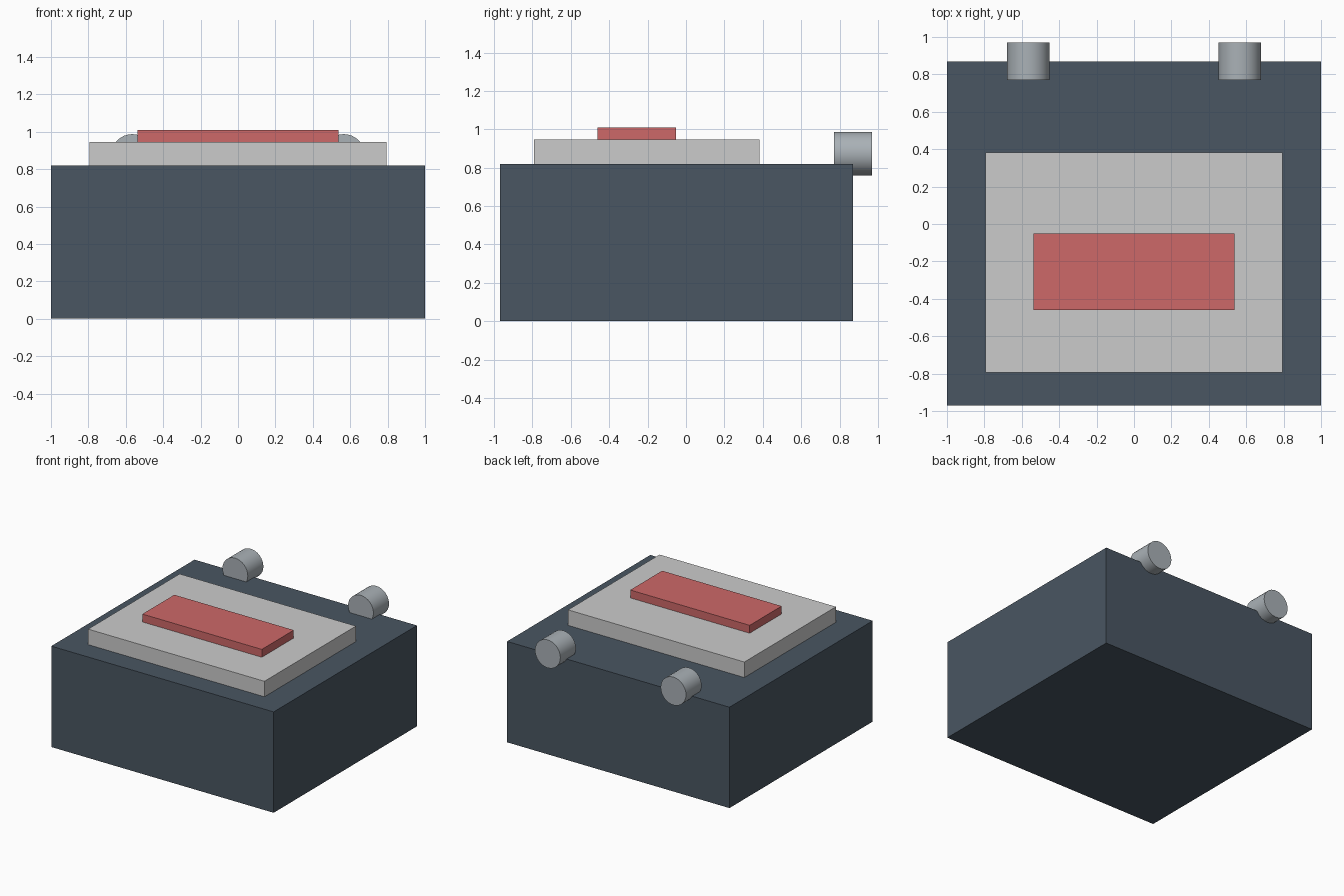
import bpy
import math

if "Cube" in bpy.data.objects:
    bpy.data.objects.remove(bpy.data.objects["Cube"])


def material(name, rgb):
    m = bpy.data.materials.new(name)
    m.diffuse_color = (*rgb, 1)
    m.use_nodes = True
    m.node_tree.nodes["Principled BSDF"].inputs["Base Color"].default_value = m.diffuse_color
    return m


def box(name, x, y, z, mat):
    """Box spanning the (min, max) ranges x, y and z."""
    lo, hi = zip(x, y, z)
    bpy.ops.mesh.primitive_cube_add(size=1, location=[(a + b) / 2 for a, b in zip(lo, hi)])
    ob = bpy.context.object
    ob.name = name
    ob.scale = [b - a for a, b in zip(lo, hi)]
    bpy.ops.object.transform_apply(location=False, rotation=False, scale=True)
    ob.data.materials.append(mat)
    return ob


dark = material("dark_slate", (0.067, 0.093, 0.122))
light = material("light_grey", (0.61, 0.64, 0.64))
red = material("red", (0.61, 0.14, 0.14))
metal = material("metal", (0.4, 0.44, 0.47))

# Main body, raised plate and red panel
box("body", (-1, 1), (-0.97, 0.87), (0, 0.82), dark)
box("raised_plate", (-0.793, 0.793), (-0.793, 0.383), (0.82, 0.946), light)
box("red_panel", (-0.537, 0.537), (-0.461, -0.051), (0.946, 1.01), red)

# Hinge barrels on the rear top edge
for side, x in (("left", -0.565), ("right", 0.565)):
    bpy.ops.mesh.primitive_cylinder_add(vertices=32, radius=0.114, depth=0.2,
                                        location=(x, 0.87, 0.873),
                                        rotation=(math.pi / 2, 0, 0))
    barrel = bpy.context.object
    barrel.name = side + "_hinge_barrel"
    barrel.data.materials.append(metal)
    bpy.ops.object.shade_smooth_by_angle()
